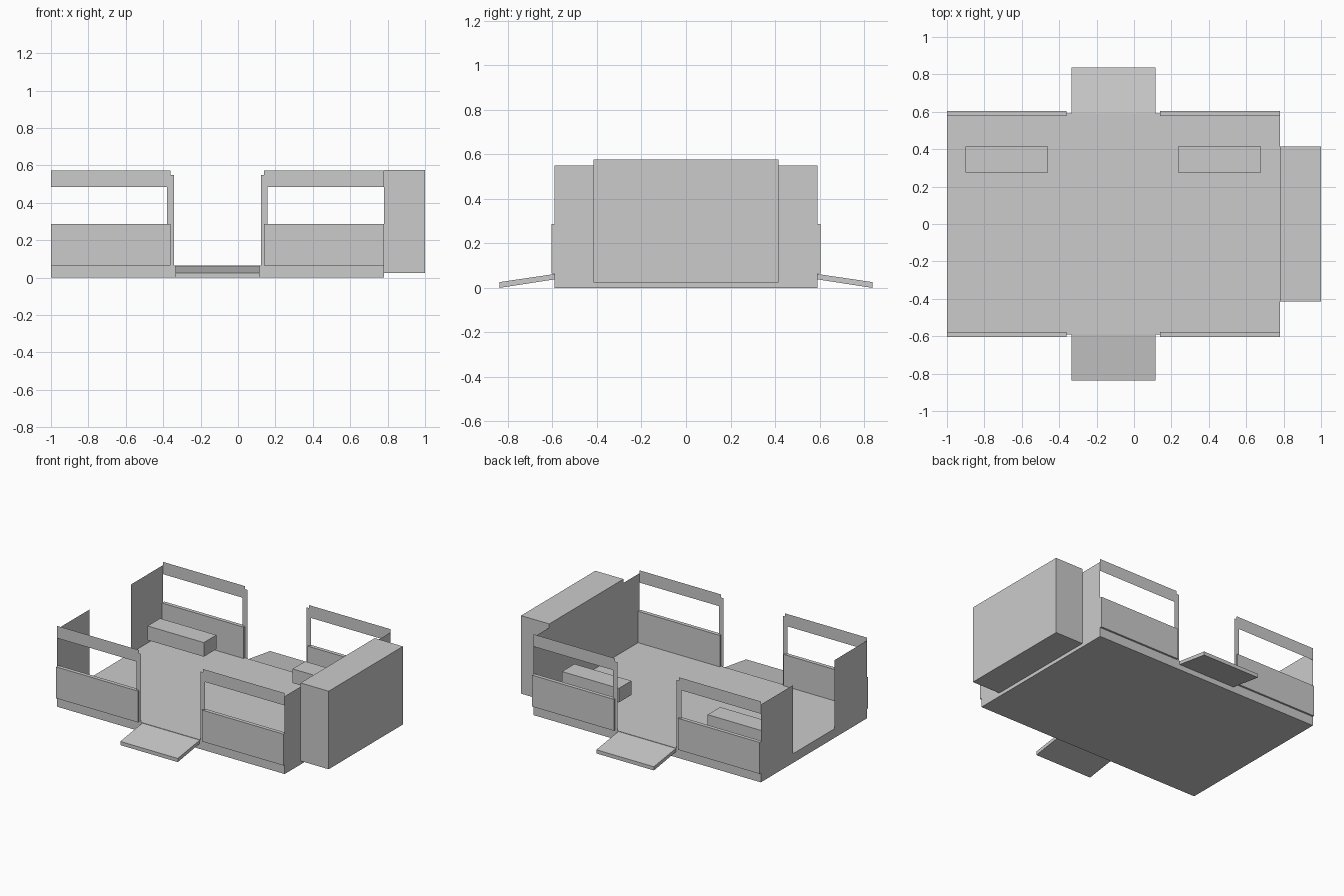
import bpy

cube = bpy.data.objects.get("Cube")
if cube:
    bpy.data.objects.remove(cube, do_unlink=True)

# Single plain grey for the whole model
grey = bpy.data.materials.new("plain_grey")
grey.use_nodes = True
grey.diffuse_color = (0.6, 0.6, 0.6, 1)
grey.node_tree.nodes["Principled BSDF"].inputs["Base Color"].default_value = (0.6, 0.6, 0.6, 1)

BOX_FACES = [(0, 3, 2, 1), (4, 5, 6, 7), (0, 1, 5, 4),
             (1, 2, 6, 5), (2, 3, 7, 6), (3, 0, 4, 7)]


def add_mesh(name, verts, faces):
    mesh = bpy.data.meshes.new(name)
    mesh.from_pydata(verts, [], faces)
    mesh.materials.append(grey)
    obj = bpy.data.objects.new(name, mesh)
    bpy.context.collection.objects.link(obj)
    return obj


def box(name, x, y, z):
    """Block from (low, high) ranges on each axis."""
    y = sorted(y)
    verts = [(x[i], y[j], h) for h in z for i, j in ((0, 0), (1, 0), (1, 1), (0, 1))]
    return add_mesh(name, verts, BOX_FACES)


def sheet_x(name, x, y, z):
    """Thin upright sheet across the width."""
    return add_mesh(name, [(x, y[0], z[0]), (x, y[1], z[0]), (x, y[1], z[1]), (x, y[0], z[1])],
                    [(0, 1, 2, 3)])


def sheet_y(name, x, y, z):
    """Thin upright sheet along the length, facing outward."""
    order = (0, 1, 2, 3) if y < 0 else (3, 2, 1, 0)
    return add_mesh(name, [(x[0], y, z[0]), (x[1], y, z[0]), (x[1], y, z[1]), (x[0], y, z[1])],
                    [order])


LEFT, RIGHT = 0.78, -1.0     # ends of the floor
HALF = 0.592                 # half width of the floor
FLOOR = 0.065                # floor top
WALL = 0.55                  # wall top
DOOR = (-0.335, 0.115)       # side door opening

box("floor", (RIGHT, LEFT), (-HALF, HALF), (0, FLOOR))
box("end_cabinet", (LEFT, 1.0), (-0.415, 0.415), (0.025, 0.577))

# End walls: solid on the left, open in the middle on the right
sheet_x("left_end_wall", LEFT, (-HALF, HALF), (FLOOR, WALL))
for label, s in (("front", -1), ("back", 1)):
    sheet_x(label + "_right_end_wall", RIGHT, sorted((s * HALF, s * 0.23)), (FLOOR, WALL))

# Side walls with window openings, and door ramps
for label, s in (("front", -1), ("back", 1)):
    for end, span, post in (("right", (RIGHT, -0.36), (-0.38, -0.342)),
                            ("left", (0.14, LEFT), (0.122, 0.157))):
        part = f"{label}_{end}_"
        box(part + "lower_panel", span, (s * 0.578, s * 0.605), (FLOOR, 0.287))
        sheet_y(part + "top_rail", span, s * HALF, (0.485, 0.572))
        sheet_y(part + "door_post", post, s * (HALF + 0.001), (FLOOR, WALL))

    profile = [(HALF, 0.038), (0.837, 0.0), (0.837, 0.026), (HALF, 0.062)]
    verts = [(x, s * y, z) for x in DOOR for y, z in profile]
    faces = BOX_FACES if s > 0 else [f[::-1] for f in BOX_FACES]
    add_mesh(label + "_ramp", verts, faces)

# Seats hung above the floor
for label, span in (("right", (-0.9, -0.46)), ("left", (0.235, 0.68))):
    box(label + "_seat", span, (0.275, 0.415), (0.167, 0.267))
